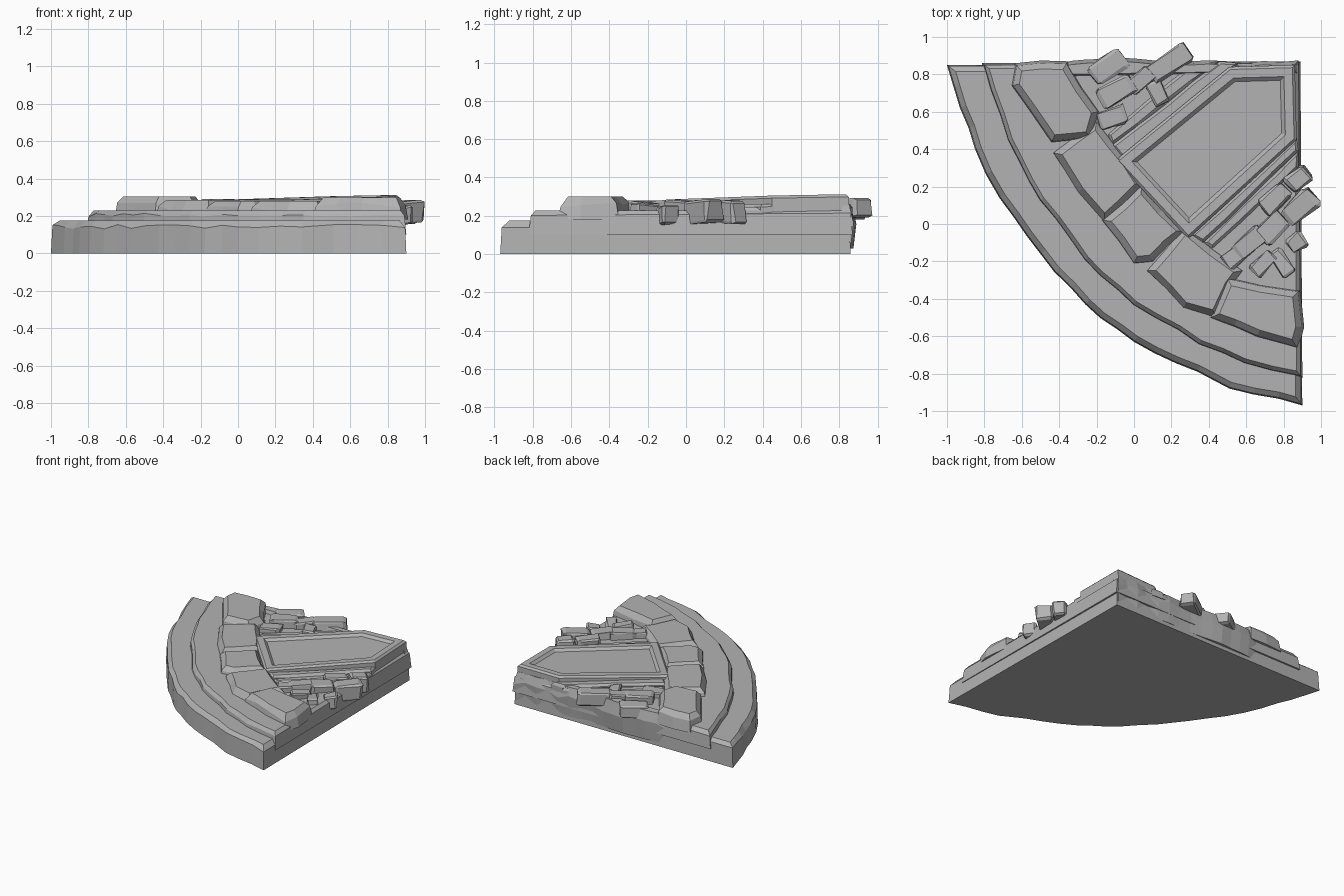
import bpy, bmesh, math, random
from mathutils import Vector

random.seed(7)
cube = bpy.data.objects.get("Cube")
if cube:
    bpy.data.objects.remove(cube)

stone = bpy.data.materials.new("grey stone")
stone.use_nodes = True
GREY = (0.45, 0.45, 0.45, 1)
stone.diffuse_color = GREY
stone.node_tree.nodes["Principled BSDF"].inputs["Base Color"].default_value = GREY


def finish(name, bm):
    bmesh.ops.recalc_face_normals(bm, faces=bm.faces)
    mesh = bpy.data.meshes.new(name)
    bm.to_mesh(mesh)
    bm.free()
    mesh.materials.append(stone)
    obj = bpy.data.objects.new(name, mesh)
    bpy.context.collection.objects.link(obj)
    return obj


def offset(pts, d):
    """Move a counter-clockwise outline inwards by d."""
    out = []
    for i, p in enumerate(pts):
        a = (p - pts[i - 1]).normalized()
        b = (pts[(i + 1) % len(pts)] - p).normalized()
        na, nb = Vector((-a.y, a.x)), Vector((-b.y, b.x))
        out.append(p + (na + nb) * d / max(0.5, 1 + na.dot(nb)))
    return out


def roughen(pts, step, amp):
    """Split an open line into short pieces and nudge the new points."""
    out = []
    for a, b in zip(pts, pts[1:]):
        a, b = Vector(a), Vector(b)
        n = max(1, round((b - a).length / step))
        side = Vector((a.y - b.y, b.x - a.x)).normalized()
        for i in range(n):
            k = random.uniform(-amp, amp) if i else 0
            out.append(a.lerp(b, i / n) + side * k)
    return out + [Vector(pts[-1])]


def slab(name, pts, rings, chip=0.0, tilt=0.0):
    """Stack of outlines given as (height, inset); chip roughens the shoulder."""
    pts = [Vector(p) for p in pts]
    if sum(p.cross(q) for p, q in zip(pts, pts[1:] + pts[:1])) < 0:
        pts.reverse()
    bm = bmesh.new()
    loops = []
    for k, (z, d) in enumerate(rings):
        loop = []
        for p in offset(pts, d):
            dz = -random.uniform(0, chip) if k == 1 else 0
            lift = tilt * (p.x + p.y) if k else 0
            loop.append(bm.verts.new((p.x, p.y, z + dz + lift)))
        loops.append(loop)
    bm.faces.new(loops[0])
    bm.faces.new(loops[-1])
    n = len(pts)
    for lo, hi in zip(loops, loops[1:]):
        for i in range(n):
            j = (i + 1) % n
            bm.faces.new((lo[i], lo[j], hi[j], hi[i]))
    return finish(name, bm)


def block(name, x, y, length, width, angle, z0, z1):
    """Chipped loose stone block."""
    bm = bmesh.new()
    bmesh.ops.create_cube(bm, size=1)
    bmesh.ops.bevel(bm, geom=bm.edges[:], offset=0.1, segments=1, affect='EDGES')
    c, s = math.cos(math.radians(angle)), math.sin(math.radians(angle))
    tip = random.uniform(-0.15, 0.15)
    for v in bm.verts:
        px = v.co.x * length + random.uniform(-0.008, 0.008)
        py = v.co.y * width * (1 + tip * v.co.x) + random.uniform(-0.008, 0.008)
        pz = (z0 + z1) / 2 + v.co.z * (z1 - z0) + tip * 0.12 * v.co.x
        v.co = (x + px * c - py * s, y + px * s + py * c, pz)
    return finish(name, bm)


# Stepped wedge: lower and middle tiers
corner = [(0.88, 0.86)]
outer_arc = [(-1, 0.85), (-0.85, 0.4), (-0.72, 0.14), (-0.5, -0.16), (-0.26, -0.43),
             (0, -0.63), (0.34, -0.79), (0.51, -0.88), (0.9, -0.97)]
inner_arc = [(-0.8, 0.85), (-0.67, 0.45), (-0.5, 0.13), (-0.26, -0.19),
             (0, -0.43), (0.35, -0.64), (0.59, -0.74), (0.89, -0.81)]
slab("lower_step", roughen(outer_arc, 0.13, 0.01) + corner,
     [(0, 0), (0.155, 0.006), (0.175, 0.035)], chip=0.025)
slab("middle_step", roughen(inner_arc, 0.13, 0.012) + corner,
     [(0.1, -0.01), (0.215, 0), (0.228, 0.02)], chip=0.02)

# Broken edge along the back
back_line = [(-0.42, 0.855), (-0.25, 0.88), (0.1, 0.875), (0.5, 0.87), (0.88, 0.875)]
slab("back_edge", roughen(back_line, 0.09, 0.012) + [Vector((0.88, 0.8)), Vector((-0.4, 0.78))],
     [(0.03, 0.015), (0.2, 0), (0.255, 0.02)], chip=0.05)

# Ring of large kerb stones
kerbs = {
    "kerb_stone_1": (0.305, [(-0.63, 0.85), (-0.36, 0.86), (-0.19, 0.6), (-0.23, 0.46),
                            (-0.44, 0.44), (-0.55, 0.6), (-0.65, 0.74)]),
    "kerb_stone_2": (0.285, [(-0.2, 0.55), (0.05, 0.21), (-0.16, 0.01), (-0.3, 0.17), (-0.43, 0.38)]),
    "kerb_stone_3": (0.28, [(0.04, 0.21), (0.28, -0.04), (0.1, -0.2), (0, -0.21), (-0.17, 0.02)]),
    "kerb_stone_4": (0.28, [(0.27, -0.01), (0.58, -0.25), (0.52, -0.33), (0.44, -0.5),
                            (0.26, -0.45), (0.07, -0.25)]),
    "kerb_stone_5": (0.3, [(0.5, -0.29), (0.68, -0.33), (0.88, -0.36), (0.9, -0.55),
                           (0.87, -0.66), (0.66, -0.6), (0.41, -0.5)]),
}
for name, (top, pts) in kerbs.items():
    outline = roughen(pts + pts[:1], 0.16, 0.01)[:-1]
    slab(name, outline, [(0.18, -0.01), (top - 0.03, 0.004), (top, 0.035)], chip=0.025)

# Framed central slab with a sunken panel, and narrow strips beside it
panel_outline = [(-0.1, 0.34), (0.51, 0.84), (0.86, 0.85), (0.87, 0.45), (0.29, -0.08)]
slab("framed_slab", panel_outline,
     [(0.2, 0), (0.268, 0), (0.282, 0.014), (0.282, 0.06), (0.264, 0.08)], tilt=0.018)
slab("back_strip", roughen([(-0.12, 0.42), (0.46, 0.87), (0.56, 0.86), (-0.06, 0.35)], 0.2, 0.006),
     [(0.2, 0), (0.25, 0), (0.262, 0.015)], chip=0.01)
slab("right_strip", roughen([(0.3, -0.06), (0.87, 0.46), (0.88, 0.39), (0.37, -0.1)], 0.2, 0.006),
     [(0.2, 0), (0.25, 0), (0.262, 0.015)], chip=0.01)
slab("right_low_strip", roughen([(0.37, -0.1), (0.88, 0.39), (0.88, 0.3), (0.42, -0.13)], 0.2, 0.006),
     [(0.2, 0), (0.235, 0), (0.245, 0.015)], chip=0.01)
slab("back_low_strip", roughen([(-0.14, 0.48), (0.32, 0.86), (0.46, 0.87), (-0.12, 0.42)], 0.2, 0.006),
     [(0.2, 0), (0.235, 0), (0.245, 0.015)], chip=0.01)

# Loose rubble: x, y, length, width, angle, bottom, top
rubble = [
    (0.19, 0.86, 0.25, 0.11, 35, 0.19, 0.29), (-0.14, 0.84, 0.2, 0.12, 33, 0.18, 0.27),
    (-0.09, 0.71, 0.2, 0.12, 30, 0.18, 0.29), (-0.12, 0.57, 0.15, 0.1, 20, 0.18, 0.27),
    (0.04, 0.77, 0.15, 0.09, 40, 0.18, 0.28), (0.13, 0.7, 0.09, 0.13, 25, 0.18, 0.27),
    (0.89, 0.09, 0.19, 0.12, 42, 0.16, 0.28), (0.88, 0.24, 0.13, 0.1, 40, 0.16, 0.28),
    (0.75, 0.13, 0.17, 0.1, 42, 0.18, 0.28), (0.74, -0.02, 0.17, 0.11, 45, 0.18, 0.28),
    (0.62, -0.1, 0.18, 0.1, 42, 0.18, 0.28), (0.79, -0.21, 0.16, 0.08, -55, 0.18, 0.26),
    (0.69, -0.21, 0.15, 0.08, 45, 0.18, 0.27), (0.87, -0.1, 0.09, 0.09, 35, 0.15, 0.25),
    (0.54, -0.17, 0.14, 0.09, 40, 0.18, 0.27),
]
for i, spec in enumerate(rubble, 1):
    block(f"rubble_block_{i}", *spec)
